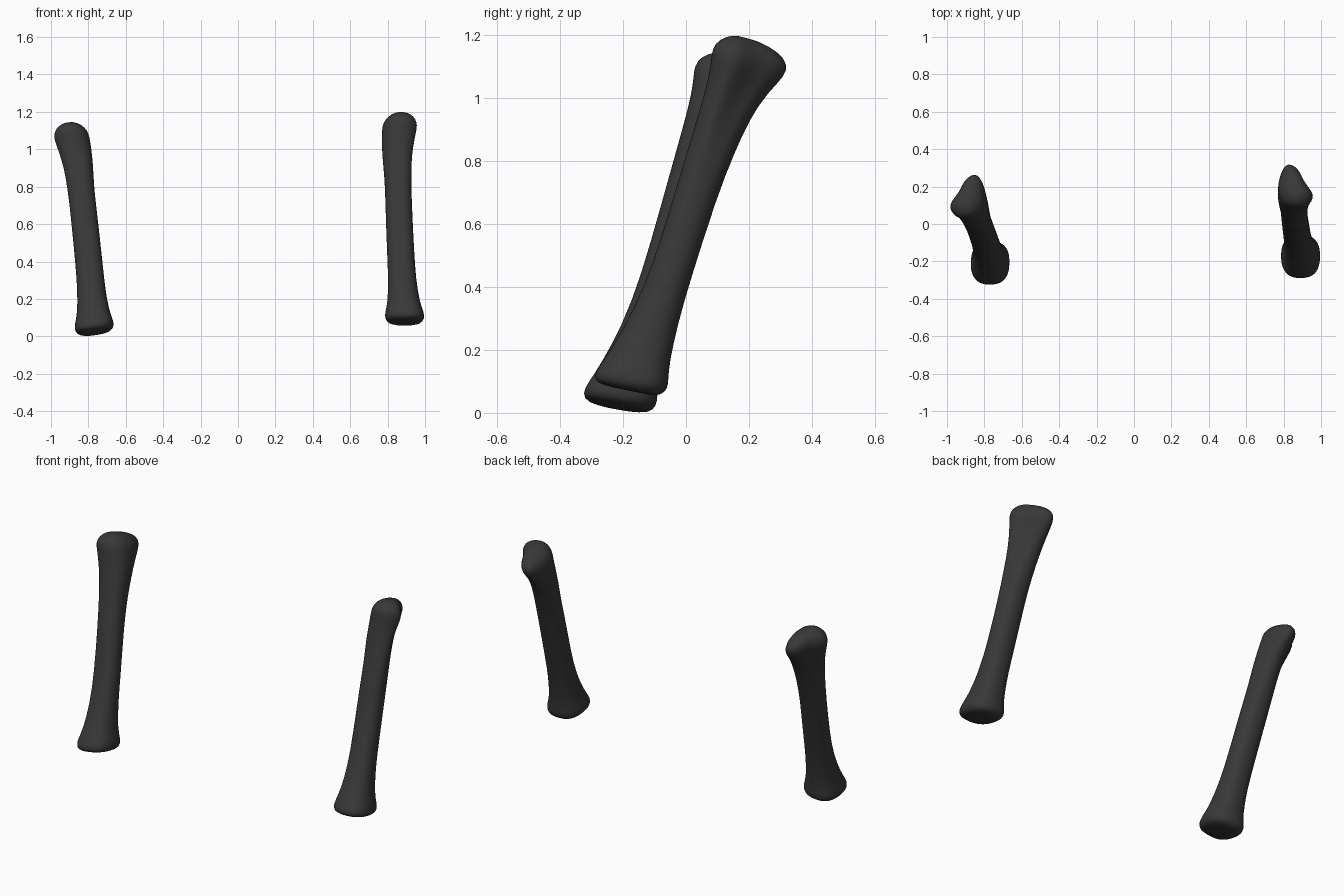
import bpy, bmesh, math
from mathutils import Matrix, Vector

if "Cube" in bpy.data.objects:
    bpy.data.objects.remove(bpy.data.objects["Cube"])

SIDES = 24
# front y,z | back y,z | x min,max | back taper, back x shift, outer groove, squareness
STATIONS = [
    (-.235, .082, -.12, .058, .84, .945, 0, 0, 0, .9),
    (-.283, .094, -.078, .055, .80, .98, 0, 0, 0, .8),
    (-.295, .118, -.058, .076, .785, .998, 0, 0, 0, .8),
    (-.278, .148, -.055, .105, .785, .995, 0, 0, 0, .8),
    (-.237, .205, -.053, .155, .80, .972, 0, 0, 0, .85),
    (-.165, .33, -.025, .285, .803, .952, 0, 0, 0, .9),
    (-.103, .48, .017, .43, .796, .942, 0, 0, 0, .9),
    (-.030, .72, .100, .69, .786, .932, .1, 0, 0, .9),
    (.010, .855, .152, .82, .784, .932, .2, -.01, .005, .9),
    (.048, .98, .203, .935, .770, .938, .4, -.02, .012, .9),
    (.072, 1.07, .262, 1.02, .767, .956, .6, -.035, .02, .9),
    (.080, 1.13, .316, 1.07, .766, .970, .7, -.04, .022, .9),
    (.083, 1.158, .324, 1.108, .772, .970, .7, -.04, .02, .9),
    (.103, 1.188, .298, 1.145, .795, .950, .7, -.035, .012, .9),
    (.150, 1.203, .235, 1.18, .835, .910, .5, -.015, 0, .95),
]


def spow(v, e):
    return math.copysign(abs(v) ** e, v)


def ring(st):
    fy, fz, by, bz, x0, x1, taper, shift, groove, e = st
    pts = []
    for i in range(SIDES):
        a = 2 * math.pi * i / SIDES
        s = (1 - spow(math.cos(a), e)) / 2
        side = spow(math.sin(a), e)
        x = (x0 + x1) / 2 + shift * max(0, s - .3) / .7
        x += (x1 - x0) / 2 * side * (1 - taper * max(0, s - .3))
        if side > 0:
            x -= groove * math.exp(-((s - .6) / .18) ** 2)
        pts.append(Vector((x, fy + (by - fy) * s, fz + (bz - fz) * s)))
    return pts


def bone(name, matrix, mat):
    # Lofted shaft with flared ends
    bm = bmesh.new()
    rings = [[bm.verts.new(matrix @ p) for p in ring(st)] for st in STATIONS]
    for lo, hi in zip(rings, rings[1:]):
        for i in range(SIDES):
            j = (i + 1) % SIDES
            bm.faces.new((lo[i], lo[j], hi[j], hi[i]))
    # Rounded end caps
    for r in (rings[0], rings[-1]):
        c = bm.verts.new(sum((v.co for v in r), Vector()) / SIDES)
        for i in range(SIDES):
            bm.faces.new((r[i], r[(i + 1) % SIDES], c))
    bmesh.ops.recalc_face_normals(bm, faces=bm.faces)
    me = bpy.data.meshes.new(name)
    bm.to_mesh(me)
    bm.free()
    for p in me.polygons:
        p.use_smooth = True
    me.materials.append(mat)
    ob = bpy.data.objects.new(name, me)
    bpy.context.collection.objects.link(ob)
    sub = ob.modifiers.new("smooth", 'SUBSURF')
    sub.levels = sub.render_levels = 1
    return ob


dark = bpy.data.materials.new("dark_grey")
dark.diffuse_color = (.04, .04, .04, 1)
dark.use_nodes = True
dark.node_tree.nodes["Principled BSDF"].inputs["Base Color"].default_value = dark.diffuse_color

bone("right_bone", Matrix.Identity(4), dark)

# Left bone: mirrored, leaning outward around its foot
left = (Matrix.Translation((-.77, -.205, .067))
        @ Matrix.Rotation(math.radians(-8.3), 4, 'Y')
        @ Matrix.Rotation(math.radians(1.2), 4, 'X')
        @ Matrix.Translation((.89, .17, -.12))
        @ Matrix.Scale(-1, 4, (1, 0, 0)))
bone("left_bone", left, dark)
